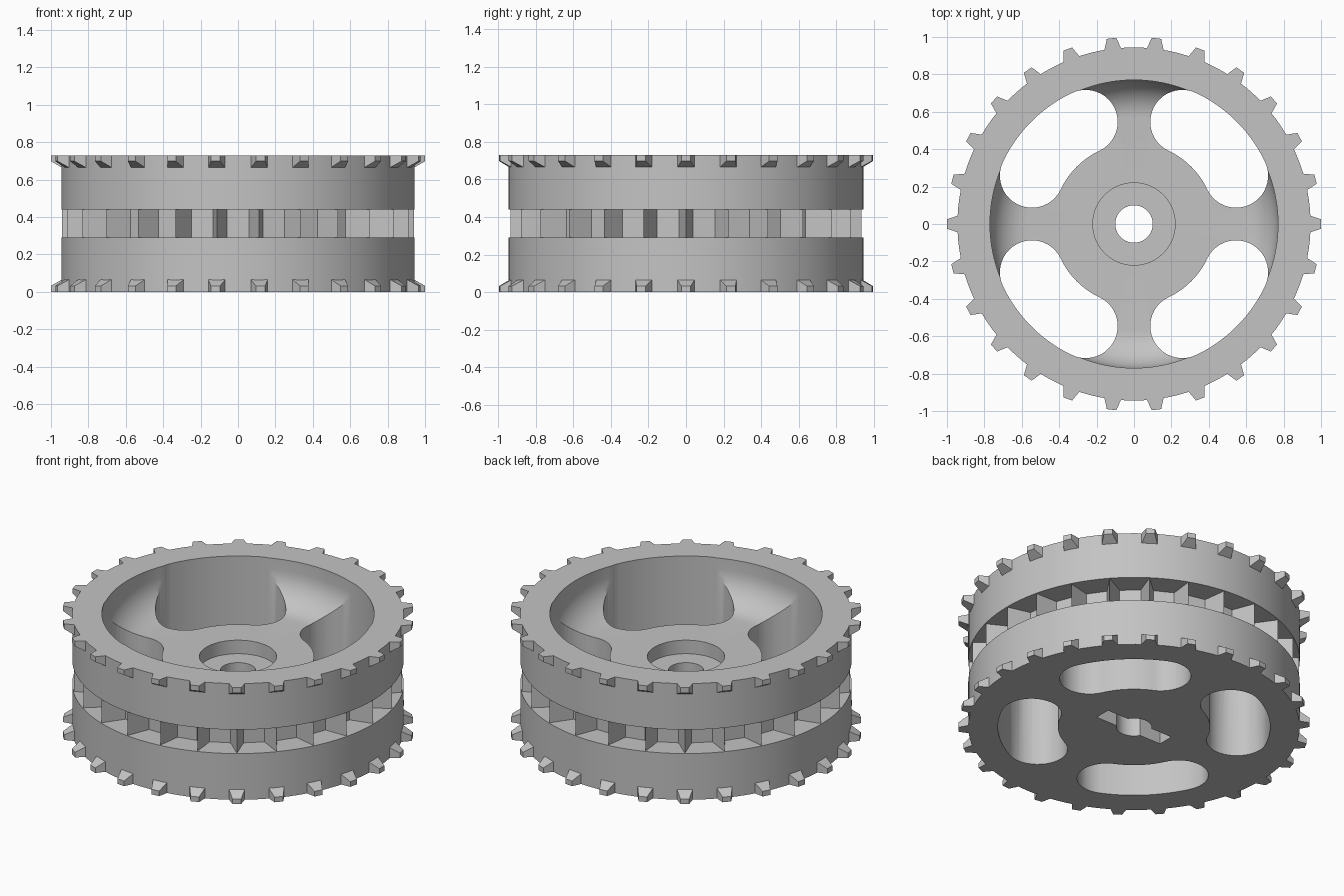
import bpy, bmesh
from math import sin, cos, pi, radians

cube = bpy.data.objects.get("Cube")
if cube:
    bpy.data.objects.remove(cube)

HEIGHT, DRUM_R, TEETH = 0.73, 0.944, 26
PITCH = 2 * pi / TEETH

grey = bpy.data.materials.new("plain_grey")
grey.use_nodes = True
grey.diffuse_color = (0.55, 0.55, 0.55, 1)
grey.node_tree.nodes["Principled BSDF"].inputs["Base Color"].default_value = (0.55, 0.55, 0.55, 1)


def polar(r, a, z=0.0):
    return (r * cos(a), r * sin(a), z)


def finish(name, bm):
    bmesh.ops.recalc_face_normals(bm, faces=bm.faces)
    mesh = bpy.data.meshes.new(name)
    bm.to_mesh(mesh)
    bm.free()
    mesh.materials.append(grey)
    obj = bpy.data.objects.new(name, mesh)
    bpy.context.collection.objects.link(obj)
    return obj


def bridge(bm, loops):
    """Join a closed cycle of closed vertex loops with quads."""
    for i, a in enumerate(loops):
        b = loops[(i + 1) % len(loops)]
        for j in range(len(a)):
            k = (j + 1) % len(a)
            bm.faces.new((a[j], a[k], b[k], b[j]))


def lathe(name, profile, steps=128):
    bm = bmesh.new()
    bridge(bm, [[bm.verts.new(polar(r, 2 * pi * s / steps, z)) for s in range(steps)]
                for r, z in profile])
    return finish(name, bm)


def prism(name, outline, z0, z1):
    bm = bmesh.new()
    low = [bm.verts.new((p[0], p[1], z0)) for p in outline]
    high = [bm.verts.new((p[0], p[1], z1)) for p in outline]
    bm.faces.new(low)
    bm.faces.new(high)
    for j in range(len(low)):
        k = (j + 1) % len(low)
        bm.faces.new((low[j], low[k], high[k], high[j]))
    return finish(name, bm)


def cut(target, cutter):
    mod = target.modifiers.new("cut", "BOOLEAN")
    mod.operation, mod.solver, mod.object = "DIFFERENCE", "EXACT", cutter
    bpy.context.view_layer.objects.active = target
    bpy.ops.object.modifier_apply(modifier=mod.name)
    bpy.data.objects.remove(cutter)


# wheel body: drum with outer groove, filleted bowl and counterbored hub
FLOOR, BOWL_R, FILLET = 0.46, 0.77, 0.20
bowl = [(BOWL_R - FILLET + FILLET * cos(t), FLOOR + FILLET - FILLET * sin(t))
        for t in (i * pi / 20 for i in range(11))]
profile = [(0.1, 0), (DRUM_R, 0), (DRUM_R, 0.29), (0.79, 0.29), (0.79, 0.44),
           (DRUM_R, 0.44), (DRUM_R, HEIGHT), (BOWL_R, HEIGHT)] + bowl + [
           (0.22, FLOOR), (0.22, 0.375), (0.1, 0.375)]
body = lathe("wheel_body", profile)

# four curved windows between the spokes
MID, HALF, SPAN, N = 0.604, 0.171, radians(19.7), 20
for q in range(4):
    mid = pi / 4 + q * pi / 2
    outline = [polar(MID + HALF, mid - SPAN + 2 * SPAN * i / N) for i in range(N + 1)]
    for end, start in ((mid + SPAN, mid + SPAN), (mid - SPAN, mid - SPAN + pi)):
        cx, cy, _ = polar(MID, end)
        outline += [(cx + HALF * cos(start + pi * i / N), cy + HALF * sin(start + pi * i / N))
                    for i in range(1, N)]
        if end > mid:
            outline += [polar(MID - HALF, mid + SPAN - 2 * SPAN * i / N) for i in range(N + 1)]
    cut(body, prism("window_cutter", outline, -0.1, 0.9))

# key slot across the underside of the axle hole
cut(body, prism("key_cutter", [(-0.235, -0.05), (0.235, -0.05), (0.235, 0.05), (-0.235, 0.05)],
                -0.1, 0.13))

bpy.ops.object.select_all(action="DESELECT")
body.select_set(True)
bpy.context.view_layer.objects.active = body
bpy.ops.object.shade_smooth_by_angle(angle=radians(30))

# sharp-ridged pockets inside the groove
star = []
for i in range(TEETH):
    a = i * PITCH
    star += [(0.94, a), (0.8, a + 0.19 * PITCH), (0.8, a + 0.81 * PITCH)]
bm = bmesh.new()
bridge(bm, [[bm.verts.new(polar(r if outer else 0.785, a, z)) for r, a in star]
            for outer, z in ((True, 0.28), (True, 0.45), (False, 0.45), (False, 0.28))])
finish("groove_pockets", bm)


# tapered teeth around both rims
def rim_teeth(name, face_z, inward):
    bm = bmesh.new()
    for i in range(TEETH):
        a = i * PITCH
        rings = []
        for r, half, depth in ((0.939, 0.046, 0.067), (1.0, 0.025, 0.032)):
            rings.append([bm.verts.new((r * cos(a) - w * sin(a), r * sin(a) + w * cos(a),
                                        face_z + inward * d))
                          for w, d in ((-half, 0), (half, 0), (half, depth), (-half, depth))])
        root, tip = rings
        bm.faces.new(root)
        bm.faces.new(tip)
        for j in range(4):
            k = (j + 1) % 4
            bm.faces.new((root[j], root[k], tip[k], tip[j]))
    finish(name, bm)


rim_teeth("lower_rim_teeth", 0.0, 1)
rim_teeth("upper_rim_teeth", HEIGHT, -1)
